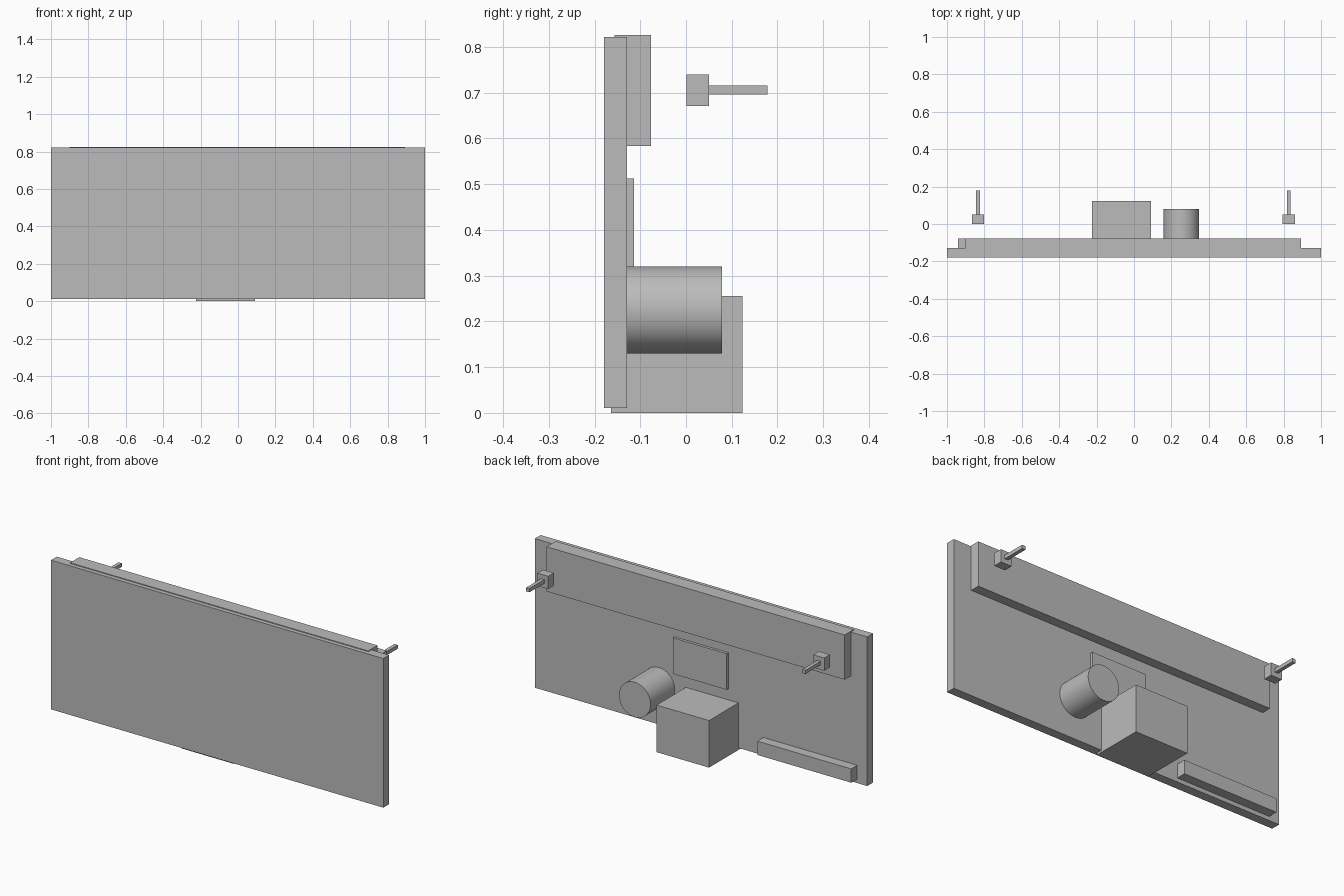
import bpy
import math

cube = bpy.data.objects.get("Cube")
if cube:
    bpy.data.objects.remove(cube, do_unlink=True)

# Single flat colour
GREY = (0.5, 0.5, 0.5, 1.0)
grey = bpy.data.materials.new("plain_grey")
grey.use_nodes = True
grey.diffuse_color = GREY
grey.node_tree.nodes["Principled BSDF"].inputs["Base Color"].default_value = GREY


def box(name, x, y, z):
    """Box from its (min, max) range on each axis."""
    ranges = (x, y, z)
    bpy.ops.mesh.primitive_cube_add(size=1, location=[(a + b) / 2 for a, b in ranges])
    ob = bpy.context.object
    ob.name = name
    ob.scale = [b - a for a, b in ranges]
    bpy.ops.object.transform_apply(location=False, rotation=False, scale=True)
    ob.data.materials.append(grey)
    return ob


# Main panel, with its back face carrying the other parts
BACK = -0.129
RAIL_BACK = -0.077
box("main_panel", (-1, 1), (-0.179, BACK), (0.011, 0.822))

# Upper rail, slightly prouder than the panel top
box("upper_rail", (-0.901, 0.893), (-0.156, RAIL_BACK), (0.583, 0.826))

# Lower strip, thin plate and large block on the back
box("lower_strip", (-0.94, -0.375), (BACK, RAIL_BACK), (0.033, 0.108))
box("thin_plate", (-0.165, 0.159), (BACK, -0.114), (0.317, 0.513))
box("rear_block", (-0.225, 0.091), (-0.164, 0.123), (0, 0.256))

# Round drum pointing backwards
DRUM_END = 0.079
bpy.ops.mesh.primitive_cylinder_add(
    vertices=64, radius=0.095, depth=DRUM_END - BACK,
    location=(0.253, (DRUM_END + BACK) / 2, 0.225), rotation=(math.pi / 2, 0, 0))
drum = bpy.context.object
drum.name = "drum"
drum.data.materials.append(grey)
bpy.ops.object.shade_smooth_by_angle(angle=math.radians(30))

# Pair of free-standing brackets, each a small block with a rod
for side, x in (("right", -0.834), ("left", 0.827)):
    box(side + "_bracket_block", (x - 0.033, x + 0.033), (0.001, 0.05), (0.671, 0.74))
    box(side + "_bracket_rod", (x - 0.01, x + 0.01), (0.05, 0.178), (0.696, 0.716))
